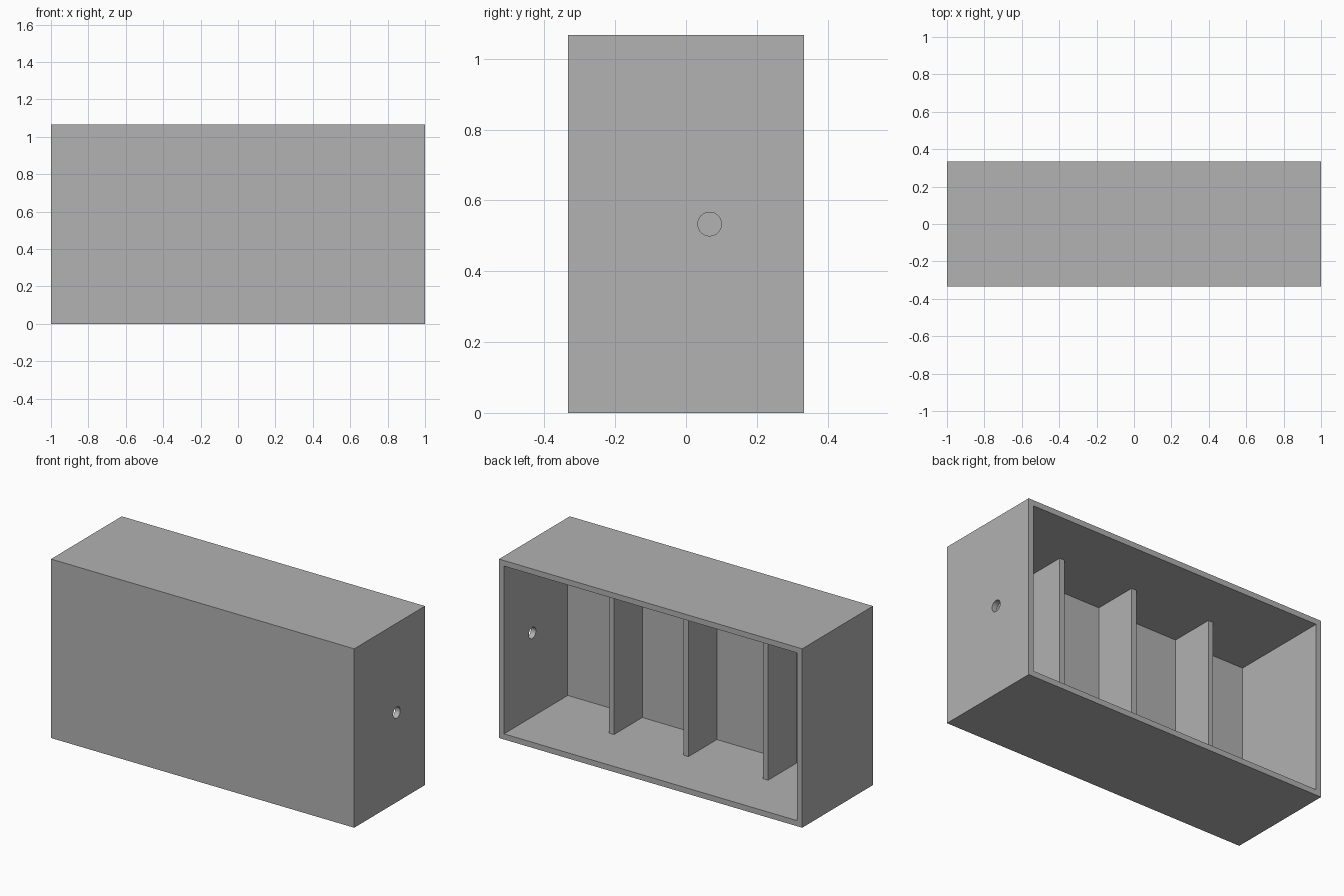
import bpy
import bmesh
from math import radians
from mathutils import Matrix, Vector

if "Cube" in bpy.data.objects:
    bpy.data.objects.remove(bpy.data.objects["Cube"], do_unlink=True)

U = 1 / 30                    # one wall thickness
W, D, H = 60 * U, 20 * U, 32 * U

grey = bpy.data.materials.new("plain grey")
grey.use_nodes = True
colour = (0.445, 0.445, 0.445, 1)
grey.diffuse_color = colour
grey.node_tree.nodes["Principled BSDF"].inputs["Base Color"].default_value = colour


def add_object(name, bm):
    mesh = bpy.data.meshes.new(name)
    bm.to_mesh(mesh)
    bm.free()
    mesh.materials.append(grey)
    obj = bpy.data.objects.new(name, mesh)
    bpy.context.collection.objects.link(obj)
    return obj


def box(name, low, high):
    low, high = Vector(low), Vector(high)
    bm = bmesh.new()
    place = Matrix.Translation((low + high) / 2) @ Matrix.Diagonal((high - low).to_4d())
    bmesh.ops.create_cube(bm, size=1, matrix=place)
    return add_object(name, bm)


def combine(target, tool, operation):
    """Apply a boolean and discard the tool."""
    tool.hide_render = True
    mod = target.modifiers.new(tool.name, 'BOOLEAN')
    mod.operation, mod.solver, mod.object = operation, 'EXACT', tool
    bpy.ops.object.select_all(action='DESELECT')
    bpy.context.view_layer.objects.active = target
    target.select_set(True)
    bpy.ops.object.modifier_apply(modifier=mod.name)
    bpy.data.objects.remove(tool, do_unlink=True)


# Case, open at the back, with a double-thickness front wall
case = box("divided_case", (-W / 2, -D / 2, 0), (W / 2, D / 2, H))
cavity = box("cavity_cutter", (-W / 2 + U, -D / 2 + 2 * U, U), (W / 2 - U, D, H - U))
combine(case, cavity, 'DIFFERENCE')

# Three dividers, rooted in the front wall, floor and ceiling
for x in (14.75 * U, 0, -15.75 * U):
    divider = box("divider", (x - U / 2, -D / 2 + U, U / 2), (x + U / 2, 0, H - U / 2))
    combine(case, divider, 'UNION')

# Round hole through one side wall
bm = bmesh.new()
bmesh.ops.create_cone(bm, cap_ends=True, segments=48, radius1=U, radius2=U, depth=6 * U,
                      matrix=Matrix.Translation((W / 2, 2 * U, H / 2))
                      @ Matrix.Rotation(radians(90), 4, 'Y'))
combine(case, add_object("hole_cutter", bm), 'DIFFERENCE')

bpy.ops.object.shade_smooth_by_angle(angle=radians(30))
